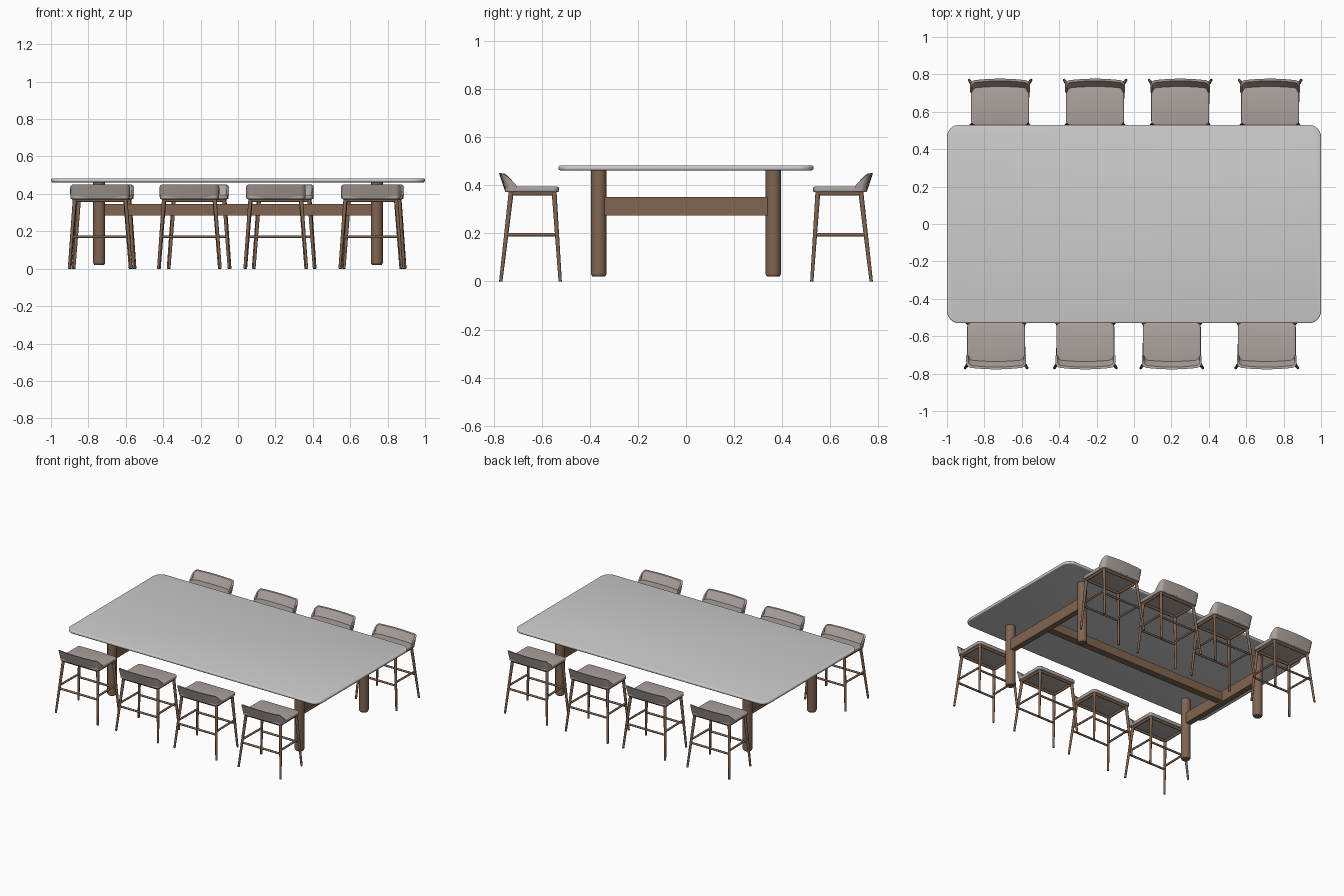
import bpy, bmesh, math
from mathutils import Vector, Matrix

if "Cube" in bpy.data.objects:
    bpy.data.objects.remove(bpy.data.objects["Cube"])


def material(name, color):
    m = bpy.data.materials.new(name)
    m.diffuse_color = (*color, 1)
    m.use_nodes = True
    m.node_tree.nodes["Principled BSDF"].inputs["Base Color"].default_value = m.diffuse_color
    return m


GREY = material("table grey", (0.61, 0.61, 0.61))
WOOD = material("brown wood", (0.22, 0.13, 0.08))
FABRIC = material("warm grey fabric", (0.42, 0.37, 0.345))


def to_mesh(bm, name, mat):
    bmesh.ops.recalc_face_normals(bm, faces=bm.faces[:])
    me = bpy.data.meshes.new(name)
    bm.to_mesh(me)
    bm.free()
    me.materials.append(mat)
    me.shade_smooth()
    me.set_sharp_from_angle(angle=math.radians(35))
    return me


def place(me, name, x=0, flip=False):
    ob = bpy.data.objects.new(name, me)
    ob.location.x = x
    if flip:
        ob.rotation_euler.z = math.pi
    bpy.context.collection.objects.link(ob)
    return ob


def rod(bm, a, b, ra, rb, n=12):
    a, b = Vector(a), Vector(b)
    rot = (b - a).to_track_quat('Z', 'Y').to_matrix().to_4x4()
    bmesh.ops.create_cone(bm, cap_ends=True, segments=n, radius1=ra, radius2=rb,
                          depth=(b - a).length,
                          matrix=Matrix.Translation((a + b) / 2) @ rot)


def box(bm, lo, hi):
    lo, hi = Vector(lo), Vector(hi)
    bmesh.ops.create_cube(bm, size=1, matrix=Matrix.Translation((lo + hi) / 2)
                          @ Matrix.Diagonal((*(hi - lo), 1)))


def slab(x0, x1, y0, y1, z0, z1, r, edge):
    """Rounded-corner plate with softened rims."""
    bm = bmesh.new()
    box(bm, (x0, y0, z0), (x1, y1, z1))
    up = [e for e in bm.edges if abs(e.verts[0].co.z - e.verts[1].co.z) > 1e-4]
    bmesh.ops.bevel(bm, geom=up, offset=r, segments=8, profile=0.5, affect='EDGES')
    rim = [e for e in bm.edges if abs(e.verts[0].co.z - e.verts[1].co.z) < 1e-5]
    bmesh.ops.bevel(bm, geom=rim, offset=edge, segments=3, profile=0.5, affect='EDGES')
    return bm


# table top
place(to_mesh(slab(-1, 1, -0.53, 0.53, 0.462, 0.482, 0.065, 0.007), "table_top", GREY), "table_top")

# table legs with chamfered feet
for sx in (-1, 1):
    for sy in (-1, 1):
        bm = bmesh.new()
        x, y = sx * 0.742, sy * 0.363
        rod(bm, (x, y, 0.03), (x, y, 0.464), 0.032, 0.032, 32)
        rod(bm, (x, y, 0.02), (x, y, 0.03), 0.026, 0.032, 32)
        place(to_mesh(bm, "table_leg", WOOD), "table_leg")

# table beams
for sx in (-1, 1):
    bm = bmesh.new()
    box(bm, (sx * 0.742 - 0.02, -0.36, 0.274), (sx * 0.742 + 0.02, 0.36, 0.352))
    place(to_mesh(bm, "cross_beam", WOOD), "cross_beam")
bm = bmesh.new()
box(bm, (-0.74, -0.025, 0.284), (0.74, 0.025, 0.345))
place(to_mesh(bm, "long_beam", WOOD), "long_beam")


# stool frame: splayed legs, stretchers and seat rails
def leg_point(sx, rear, z):
    foot, top = (((0.166, -0.77, 0), (0.136, -0.727, 0.37)) if rear else
                 ((0.160, -0.523, 0), (0.134, -0.548, 0.37)))
    p = Vector(foot).lerp(Vector(top), z / 0.37)
    p.x *= sx
    return p


bm = bmesh.new()
for sx in (-1, 1):
    for rear in (True, False):
        rod(bm, leg_point(sx, rear, 0), leg_point(sx, rear, 0.375), 0.007, 0.0105)
    for z, r in ((0.194, 0.007), (0.366, 0.009)):
        rod(bm, leg_point(sx, True, z), leg_point(sx, False, z), r, r)
for rear in (True, False):
    for z, r in ((0.171, 0.007), (0.366, 0.009)):
        rod(bm, leg_point(-1, rear, z), leg_point(1, rear, z), r, r)
frame = to_mesh(bm, "stool_frame", WOOD)

# stool seat cushion
seat = to_mesh(slab(-0.155, 0.155, -0.752, -0.528, 0.371, 0.394, 0.025, 0.007),
               "stool_seat", FABRIC)


# stool backrest: curved band whose wings sink into the seat
def outline(half, back, r, bow):
    pts = [(-half, -0.703), (-half, -0.72)]
    for i in range(7):
        a = math.pi / 2 * i / 6
        pts.append((-half + r * (1 - math.cos(a)), back + r * (1 - math.sin(a))))
    w = half - r
    pts += [(-w + w * i / 5, back) for i in range(1, 6)]
    pts += [(-x, y) for x, y in reversed(pts[:-1])]
    return [(x, y - bow * max(0, 1 - (x / half) ** 2)) for x, y in pts]


out_low = outline(0.157, -0.744, 0.022, 0.008)
in_low = outline(0.143, -0.722, 0.016, 0.008)
out_top = outline(0.160, -0.766, 0.026, 0.011)
in_top = outline(0.150, -0.754, 0.020, 0.011)
bm = bmesh.new()
rings = []
for ol, il, it, ot in zip(out_low, in_low, in_top, out_top):
    t = min(1, max(0, (-0.703 - ot[1]) / 0.06))
    h = 0.397 + 0.053 * t ** 0.8
    rings.append([bm.verts.new(v) for v in
                  ((*ol, 0.374), (*il, 0.385), (*it, h - 0.002), (*ot, h))])
for a, b in zip(rings, rings[1:]):
    for i in range(4):
        j = (i + 1) % 4
        bm.faces.new((a[i], a[j], b[j], b[i]))
bm.faces.new(rings[0])
bm.faces.new(rings[-1])
back = to_mesh(bm, "stool_backrest", FABRIC)

# two facing rows of stools
for flip, xs in ((False, (-0.737, -0.26, 0.202, 0.71)),
                 (True, (-0.716, -0.208, 0.247, 0.728))):
    for x in xs:
        for me in (frame, seat, back):
            place(me, me.name, x, flip)
